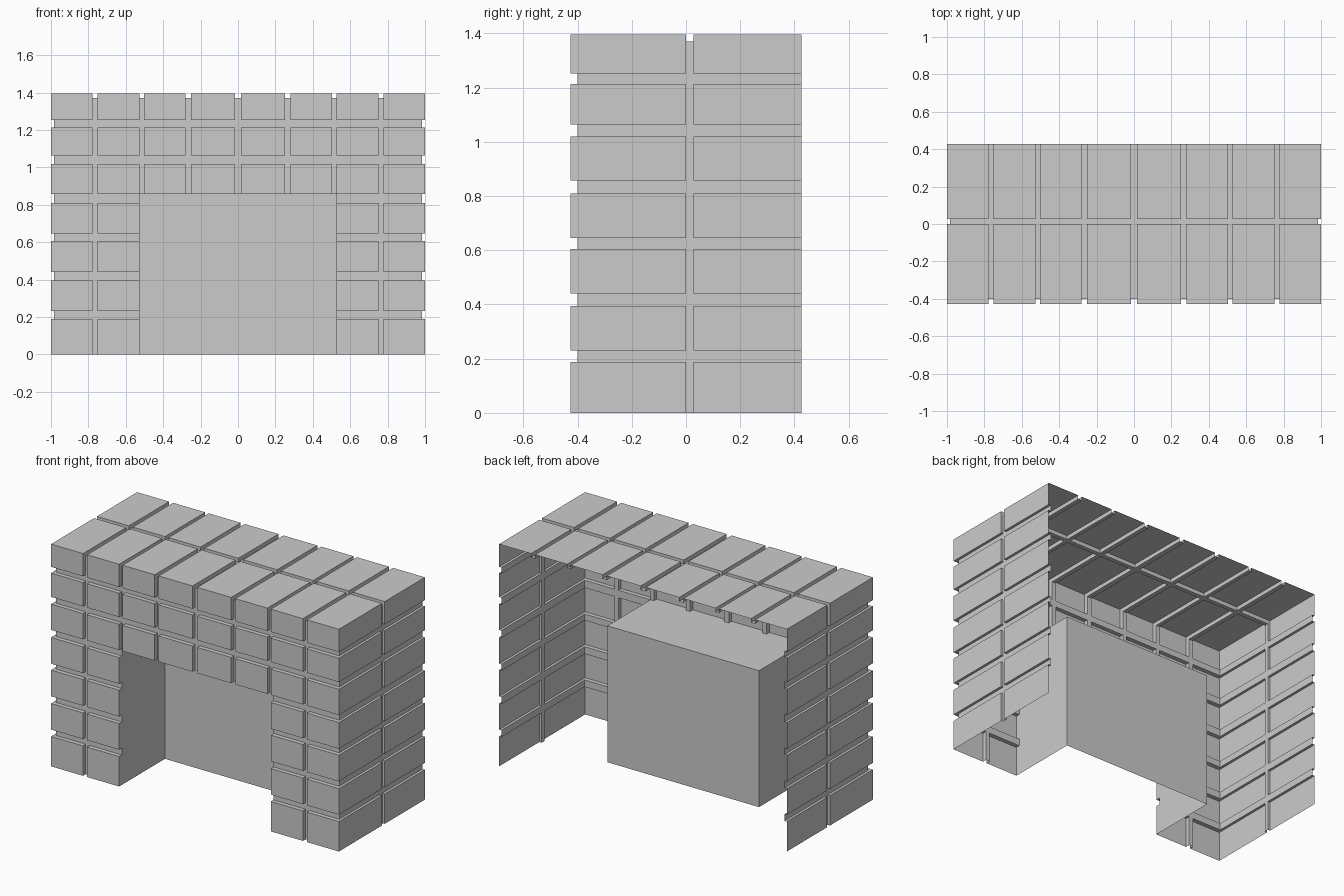
import bpy, bmesh
from mathutils import Vector

if "Cube" in bpy.data.objects:
    bpy.data.objects.remove(bpy.data.objects["Cube"])

# Joint (groove) intervals between bricks along each axis
JX = [(-.778, -.75), (-.527, -.503), (-.28, -.252), (-.017, .016),
      (.252, .28), (.503, .527), (.75, .778)]
JY = [(0, .028)]
JZ = [(.188, .231), (.395, .44), (.605, .645), (.81, .857), (1.019, 1.064), (1.214, 1.253)]
W, D, H = 1.0, .427, 1.396
IX, IY, IZ = .984, -.4, 1.371      # mortar surface behind the brick faces
OPEN_X, OPEN_Y, OPEN_Z = .527, .028, .857


def lines(joints, *extra):
    return sorted({v for j in joints for v in j} | set(extra))


xs = lines(JX, -W, -IX, IX, W)
ys = lines(JY, -D, IY, D)
zs = lines(JZ, 0, IZ, H)
axes = (xs, ys, zs)


def in_joint(v, joints):
    return any(a < v < b for a, b in joints)


def centre(c):
    return [(a[i] + a[i + 1]) / 2 for a, i in zip(axes, c)]


def in_opening(c):
    x, y, z = centre(c)
    return abs(x) < OPEN_X and y < OPEN_Y and z < OPEN_Z


def solid(c):
    if any(i < 0 or i >= len(a) - 1 for a, i in zip(axes, c)):
        return False
    if in_opening(c):
        return False
    x, y, z = centre(c)
    gx, gy, gz = in_joint(x, JX), in_joint(y, JY), in_joint(z, JZ)
    if abs(x) > IX and (gy or gz):
        return False
    if y < IY and (gx or gz):
        return False
    if z > IZ and (gx or gy):
        return False
    return True


def add_face(bm, c, ax, side):
    u, v = (ax + 1) % 3, (ax + 2) % 3
    pts = []
    for du, dv in ((0, 0), (1, 0), (1, 1), (0, 1)):
        p = Vector()
        p[ax] = axes[ax][c[ax] + side]
        p[u] = axes[u][c[u] + du]
        p[v] = axes[v][c[v] + dv]
        pts.append(bm.verts.new(p))
    bm.faces.new(pts if side else pts[::-1])


# Brick shell and firebox lining: outer skin only, open at back and bottom
shell, lining = bmesh.new(), bmesh.new()
for i in range(len(xs) - 1):
    for j in range(len(ys) - 1):
        for k in range(len(zs) - 1):
            c = (i, j, k)
            if not solid(c):
                continue
            for ax in range(3):
                for side in (0, 1):
                    n = list(c)
                    n[ax] += 1 if side else -1
                    outside = not 0 <= n[ax] < len(axes[ax]) - 1
                    if outside and (ax, side) in ((1, 1), (2, 0)):
                        continue
                    if solid(n):
                        continue
                    inner = not outside and in_opening(n)
                    add_face(lining if inner else shell, c, ax, side)

for name, bm in (("brick_surround", shell), ("firebox_lining", lining)):
    bmesh.ops.remove_doubles(bm, verts=bm.verts, dist=1e-5)
    me = bpy.data.meshes.new(name)
    bm.to_mesh(me)
    bm.free()
    bpy.context.collection.objects.link(bpy.data.objects.new(name, me))
